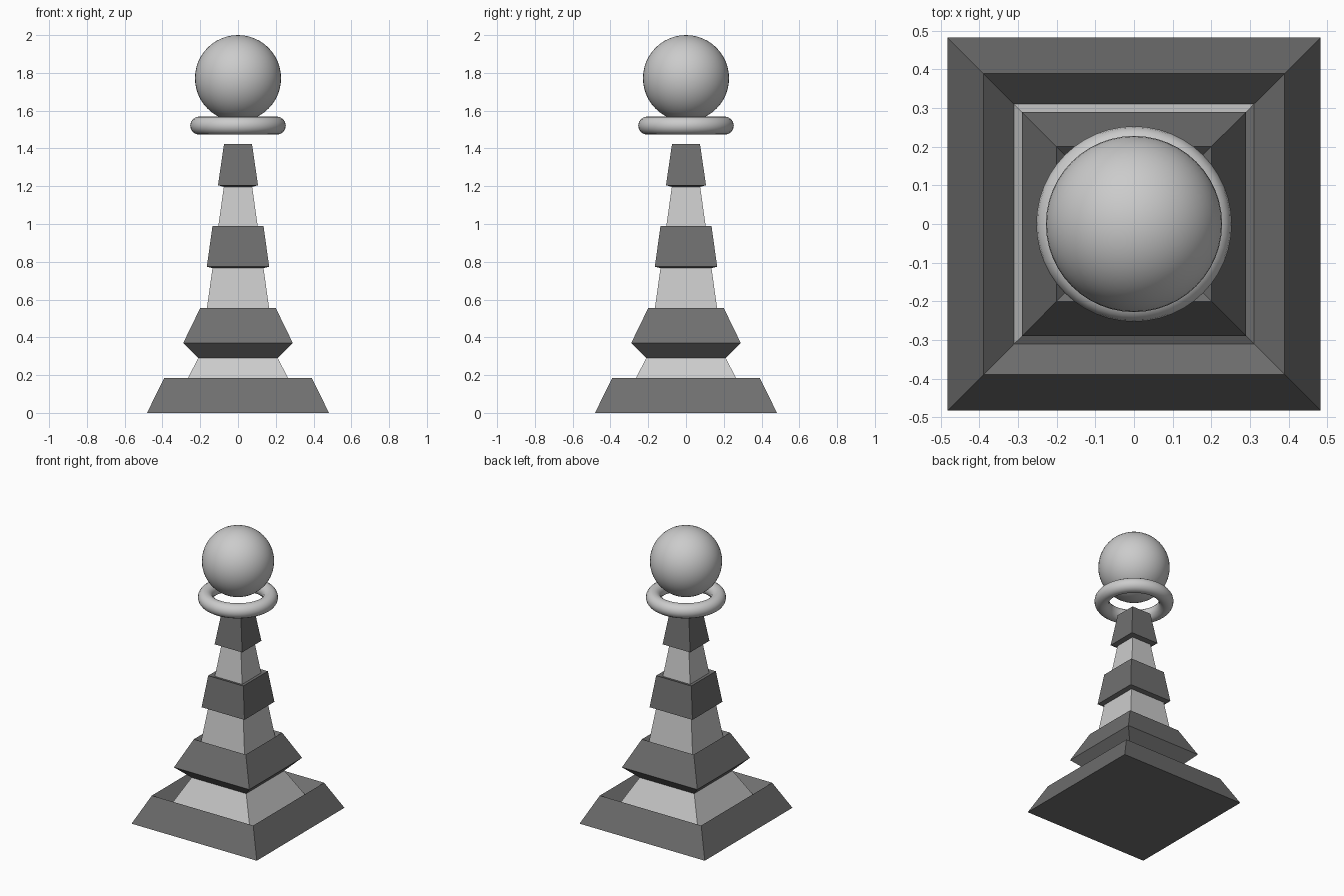
import bpy
import bmesh

if "Cube" in bpy.data.objects:
    bpy.data.objects.remove(bpy.data.objects["Cube"])

dark = bpy.data.materials.new("dark_bands")
dark.diffuse_color = (0.16, 0.16, 0.16, 1)
dark.use_nodes = True
dark.node_tree.nodes["Principled BSDF"].inputs["Base Color"].default_value = dark.diffuse_color
light = bpy.data.materials.new("light_bands")
light.diffuse_color = (0.8, 0.8, 0.8, 1)
light.use_nodes = True
light.node_tree.nodes["Principled BSDF"].inputs["Base Color"].default_value = light.diffuse_color


def square_tower(name, profile):
    """Loft square rings; profile rows are (half width, height, material of band above)."""
    bm = bmesh.new()
    rings = [[bm.verts.new((sx * r, sy * r, z))
              for sx, sy in ((-1, -1), (1, -1), (1, 1), (-1, 1))]
             for r, z, _ in profile]
    for i in range(len(rings) - 1):
        lo, hi = rings[i], rings[i + 1]
        for k in range(4):
            n = (k + 1) % 4
            face = bm.faces.new((lo[k], lo[n], hi[n], hi[k]))
            face.material_index = profile[i][2]
    bm.faces.new(rings[0][::-1])
    bm.faces.new(rings[-1])
    bmesh.ops.recalc_face_normals(bm, faces=bm.faces)
    mesh = bpy.data.meshes.new(name)
    bm.to_mesh(mesh)
    bm.free()
    mesh.materials.append(dark)
    mesh.materials.append(light)
    obj = bpy.data.objects.new(name, mesh)
    bpy.context.collection.objects.link(obj)
    return obj


# Stepped square body: dark raised collars with sunken light bands between
D, L = 0, 1
square_tower("stepped_body", [
    (0.482, 0.0, D), (0.39, 0.185, D), (0.31, 0.10, L),          # foot and its dished top
    (0.21, 0.29, D), (0.29, 0.37, D), (0.20, 0.555, D),          # wide collar
    (0.169, 0.524, L),                                           # lower shaft
    (0.135, 0.766, D), (0.165, 0.774, D), (0.135, 0.99, D),      # middle collar
    (0.105, 0.982, L),                                           # upper shaft
    (0.075, 1.197, D), (0.106, 1.205, D), (0.074, 1.424, D),     # top collar
])

# Floating neck ring
bpy.ops.mesh.primitive_torus_add(major_radius=0.205, minor_radius=0.048,
                                 major_segments=48, minor_segments=16,
                                 location=(0, 0, 1.521))
bpy.context.object.name = "neck_ring"
bpy.ops.object.shade_smooth()

# Ball head
bpy.ops.mesh.primitive_uv_sphere_add(segments=48, ring_count=24, radius=0.228,
                                     location=(0, 0, 1.772))
bpy.context.object.name = "ball_head"
bpy.ops.object.shade_smooth()
